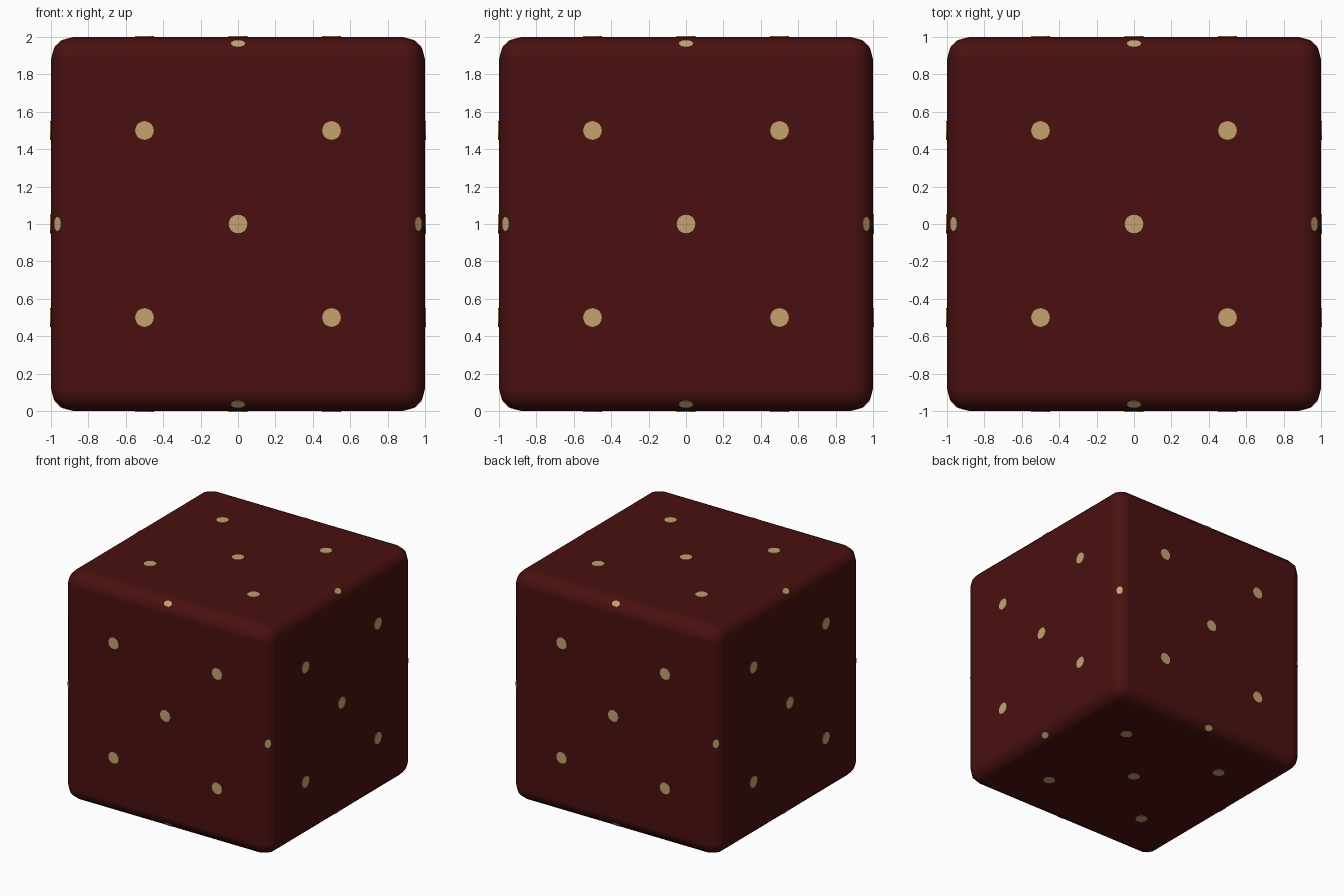
import bpy, bmesh
from itertools import product
from mathutils import Vector, Matrix

if "Cube" in bpy.data.objects:
    bpy.data.objects.remove(bpy.data.objects["Cube"])

def material(name, rgb):
    m = bpy.data.materials.new(name)
    m.diffuse_color = (*rgb, 1)
    m.use_nodes = True
    m.node_tree.nodes["Principled BSDF"].inputs["Base Color"].default_value = m.diffuse_color
    return m

RED = material("dark_red", (0.069, 0.0052, 0.0052))
GOLD = material("pale_gold", (0.55, 0.365, 0.155))
CENTRE = Vector((0, 0, 1))
RADIUS = 0.12
LIFT = 0.004

# Rounded cube body
bpy.ops.mesh.primitive_cube_add(size=2, location=CENTRE)
body = bpy.context.object
body.name = "cube_body"
body.data.materials.append(RED)
bevel = body.modifiers.new("rounded_edges", 'BEVEL')
bevel.width = RADIUS
bevel.segments = 3
bevel.harden_normals = True
bpy.ops.object.shade_smooth()

def add_dot(bm, position, normal, along, r_along, r_across):
    """Thin round plate lying on the surface."""
    n, u = Vector(normal).normalized(), Vector(along).normalized()
    frame = Matrix((u, n.cross(u), n)).transposed().to_4x4()
    m = Matrix.Translation(position) @ frame @ Matrix.Diagonal((r_along, r_across, 1, 1))
    bmesh.ops.create_cone(bm, cap_ends=True, segments=20, radius1=1, radius2=1,
                          depth=2 * LIFT, matrix=m)

def finish(bm, name):
    me = bpy.data.meshes.new(name)
    bm.to_mesh(me)
    bm.free()
    me.materials.append(GOLD)
    ob = bpy.data.objects.new(name, me)
    ob.location = CENTRE
    bpy.context.collection.objects.link(ob)

AXES = [Vector((1, 0, 0)), Vector((0, 1, 0)), Vector((0, 0, 1))]

# Five dots on each of the six faces
bm = bmesh.new()
for i, s in product(range(3), (-1, 1)):
    n, u, v = AXES[i] * s, AXES[(i + 1) % 3], AXES[(i + 2) % 3]
    for a, b in [(0, 0), (.5, .5), (.5, -.5), (-.5, .5), (-.5, -.5)]:
        add_dot(bm, n + u * a + v * b, n, u, 0.05, 0.05)
finish(bm, "face_dots")

# One smaller dot at the middle of each of the twelve edges
bm = bmesh.new()
for i, s, t in product(range(3), (-1, 1), (-1, 1)):
    n = AXES[(i + 1) % 3] * s + AXES[(i + 2) % 3] * t
    distance = (1 - RADIUS) * 2 ** 0.5 + RADIUS * 0.966
    add_dot(bm, n.normalized() * distance, n, AXES[i], 0.038, 0.026)
finish(bm, "edge_dots")
